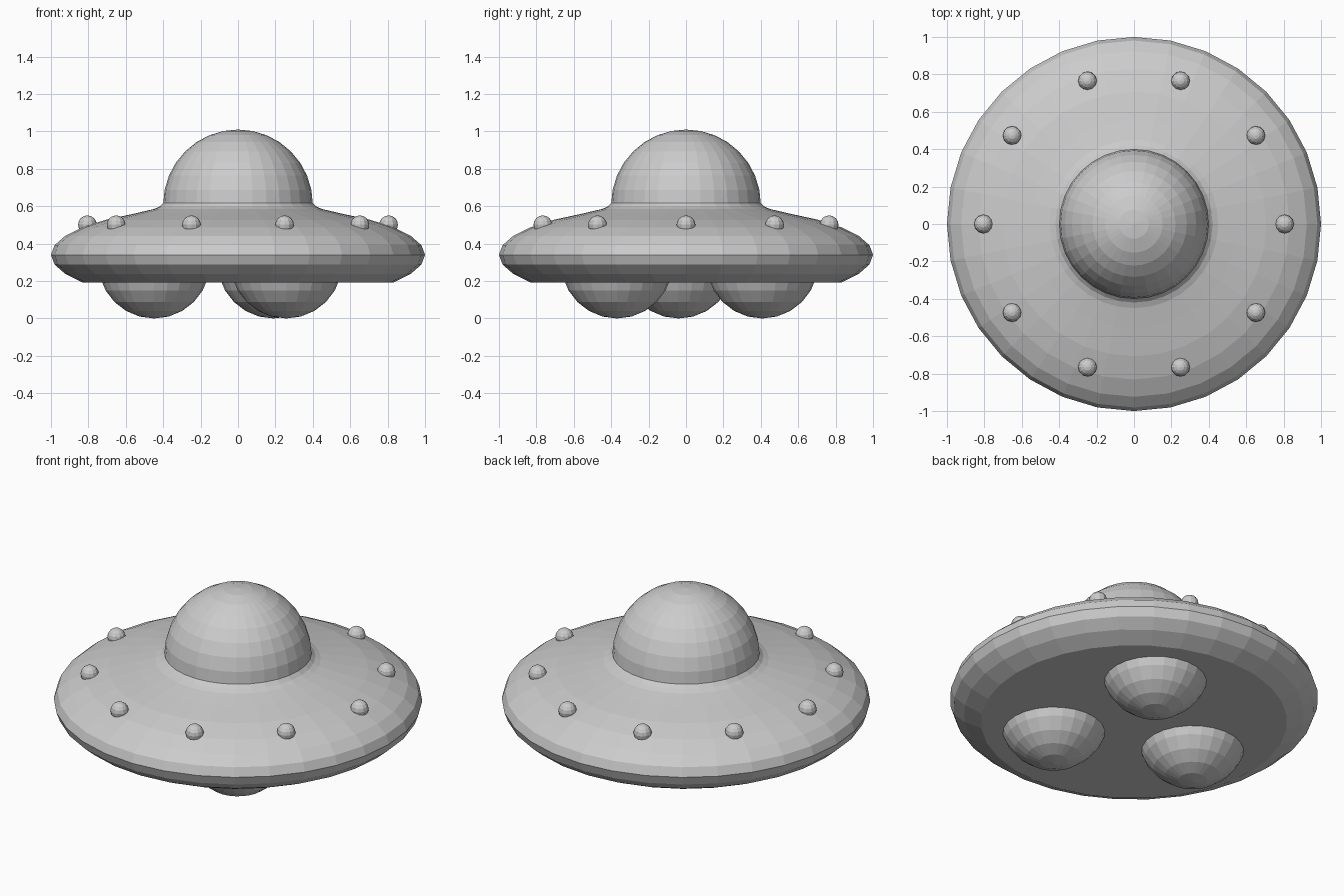
import bpy, bmesh
from math import cos, sin, radians, tau

if "Cube" in bpy.data.objects:
    bpy.data.objects.remove(bpy.data.objects["Cube"])


def finish(bm, name):
    bmesh.ops.recalc_face_normals(bm, faces=bm.faces[:])
    mesh = bpy.data.meshes.new(name)
    bm.to_mesh(mesh)
    bm.free()
    obj = bpy.data.objects.new(name, mesh)
    bpy.context.collection.objects.link(obj)
    return obj


def lathe(name, profile, sides):
    """Revolve (radius, z) points round z; both ends are closed."""
    bm = bmesh.new()
    rings = [[bm.verts.new((r * cos(tau * i / sides), r * sin(tau * i / sides), z))
              for i in range(sides)] for r, z in profile]
    for low, high in zip(rings, rings[1:]):
        for i in range(sides):
            j = (i + 1) % sides
            bm.faces.new((low[i], low[j], high[j], high[i]))
    bm.faces.new(rings[0])
    bm.faces.new(rings[-1])
    return finish(bm, name)


def ball(name, radius, loc, segments, rings, keep=0):
    """Faceted sphere; keep = 1 / -1 leaves only the upper / lower half."""
    bm = bmesh.new()
    bmesh.ops.create_uvsphere(bm, u_segments=segments, v_segments=rings, radius=radius)
    if keep:
        bmesh.ops.bisect_plane(bm, geom=bm.verts[:] + bm.edges[:] + bm.faces[:], dist=1e-5,
                               plane_co=(0, 0, 0), plane_no=(0, 0, keep), clear_inner=True)
    obj = finish(bm, name)
    obj.location = loc
    return obj


# Saucer hull: flattened sphere cut flat below, with a flared collar under the dome
profile = [(cos(radians(a)), 0.34 + 0.265 * sin(radians(a)))
           for a in (-33.75, -22.5, -11.25, 0, 11.25, 22.5, 33.75, 45, 56.25)]
profile += [(0.45, 0.585), (0.42, 0.598), (0.395, 0.622)]
lathe("saucer_hull", profile, 32)

# Cockpit dome
ball("cockpit_dome", 0.4, (0, 0, 0.61), 32, 16, keep=1)

# Ring of small lights on the upper hull
for i in range(10):
    a = tau * i / 10
    ball(f"hull_light_{i + 1}", 0.05, (0.805 * cos(a), 0.805 * sin(a), 0.501), 12, 8)

# Three landing domes underneath
for i in range(3):
    a = radians(65 + 120 * i)
    ball(f"landing_dome_{i + 1}", 0.3, (0.45 * cos(a), 0.45 * sin(a), 0.3), 24, 12, keep=-1)
